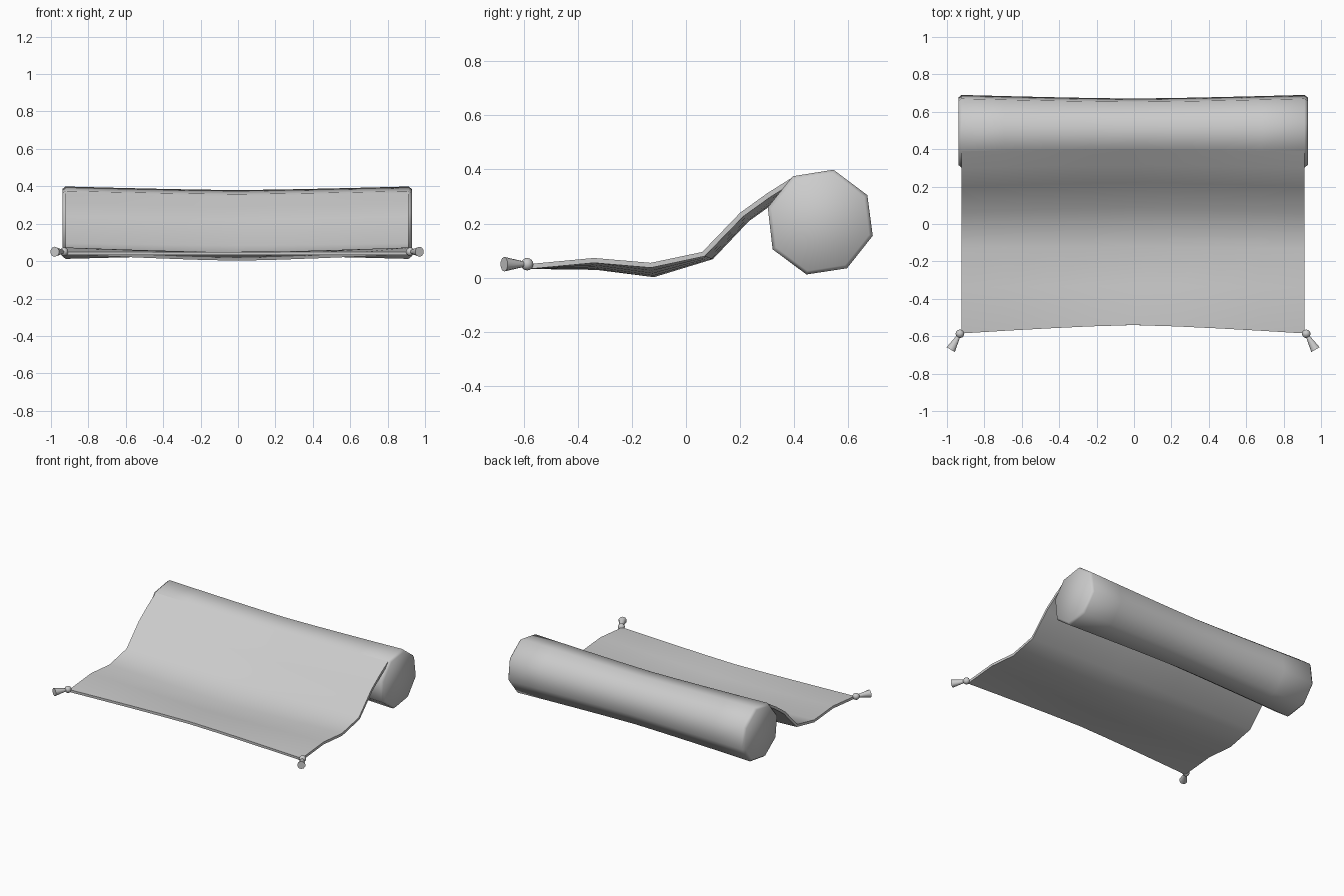
import bpy, bmesh, math
from mathutils import Vector

if "Cube" in bpy.data.objects:
    bpy.data.objects.remove(bpy.data.objects["Cube"], do_unlink=True)

grey = bpy.data.materials.new("plain grey")
grey.use_nodes = True
COLOUR = (0.6, 0.6, 0.6, 1)
grey.diffuse_color = COLOUR
grey.node_tree.nodes["Principled BSDF"].inputs["Base Color"].default_value = COLOUR

MID_X = -0.005
HALF = 0.917
STEPS = 8


def finish(bm, name, angle=60):
    bmesh.ops.recalc_face_normals(bm, faces=bm.faces)
    mesh = bpy.data.meshes.new(name)
    bm.to_mesh(mesh)
    bm.free()
    mesh.materials.append(grey)
    obj = bpy.data.objects.new(name, mesh)
    bpy.context.collection.objects.link(obj)
    bpy.ops.object.select_all(action='DESELECT')
    obj.select_set(True)
    bpy.context.view_layer.objects.active = obj
    bpy.ops.object.shade_smooth_by_angle(angle=math.radians(angle))
    return obj


def loft(bm, rings, closed):
    rows = [[bm.verts.new(p) for p in ring] for ring in rings]
    for a, b in zip(rows, rows[1:]):
        n = len(a)
        for i in range(n if closed else n - 1):
            j = (i + 1) % n
            bm.faces.new((a[i], a[j], b[j], b[i]))
    return rows


def sag(u):
    # 1 at the middle of the width, 0 at the side edges
    return 1 - abs(u) ** 1.3


columns = [2 * i / STEPS - 1 for i in range(STEPS + 1)]

# Unrolled sheet: side-edge profile blended into a sagging middle profile
edge = [(-.585, .05), (-.34, .073), (-.13, .055), (.06, .095), (.20, .24), (.30, .312), (.40, .375)]
middle = [(-.54, .05), (-.33, .047), (-.12, .02), (.09, .084), (.22, .222), (.315, .29), (.41, .358)]


def sheet_row(u, drop):
    row = [Vector((MID_X + u * HALF, *Vector(e).lerp(Vector(m), sag(u)))) for e, m in zip(edge, middle)]
    out = []
    for i, p in enumerate(row):
        d = row[min(i + 1, len(row) - 1)] - row[max(i - 1, 0)]
        out.append(p - Vector((0, -d.z, d.y)).normalized() * drop)
    return out


bm = bmesh.new()
# Top and bottom layers form one closed ring, so the sheet has real thickness
rows = loft(bm, [sheet_row(u, 0) + sheet_row(u, 0.018)[::-1] for u in columns], True)
n = len(edge)
for row in (rows[0], rows[-1]):
    for i in range(n - 1):
        bm.faces.new((row[i], row[i + 1], row[-2 - i], row[-1 - i]))
finish(bm, "unrolled_sheet")

# Rolled part: eight-sided tube with a slim waist and bevelled flat ends
centre = Vector((0.496, 0.206))
corners = [(.395, .375), (.545, .399), (.67, .305), (.69, .155),
           (.595, .035), (.445, .012), (.32, .105), (.302, .26)]


def roll_ring(x, scale):
    return [(MID_X + x, *(centre + (Vector(c) - centre) * scale)) for c in corners]


bm = bmesh.new()
rings = [roll_ring(u * HALF, 1 - 0.1 * sag(u)) for u in columns]
rings.insert(0, roll_ring(-HALF - 0.017, 0.93))
rings.append(roll_ring(HALF + 0.017, 0.93))
rows = loft(bm, rings, True)
bm.faces.new(rows[0])
bm.faces.new(rows[-1])
finish(bm, "rolled_part")

# Corner tassels: a round knot and a flared skirt
for side, label in ((1, "left"), (-1, "right")):
    knot = Vector((MID_X + side * 0.926, -0.587, 0.05))
    out = Vector((side * 0.5, -0.866, 0))
    bm = bmesh.new()
    bmesh.ops.create_uvsphere(bm, u_segments=12, v_segments=8, radius=0.023)
    bmesh.ops.translate(bm, verts=bm.verts, vec=knot)
    finish(bm, label + "_tassel_knot")
    bm = bmesh.new()
    bmesh.ops.create_cone(bm, cap_ends=True, segments=10, radius1=0.011, radius2=0.027, depth=0.08)
    bmesh.ops.transform(bm, matrix=out.to_track_quat('Z', 'Y').to_matrix().to_4x4(), verts=bm.verts)
    bmesh.ops.translate(bm, verts=bm.verts, vec=knot + out * 0.058)
    finish(bm, label + "_tassel_skirt")
